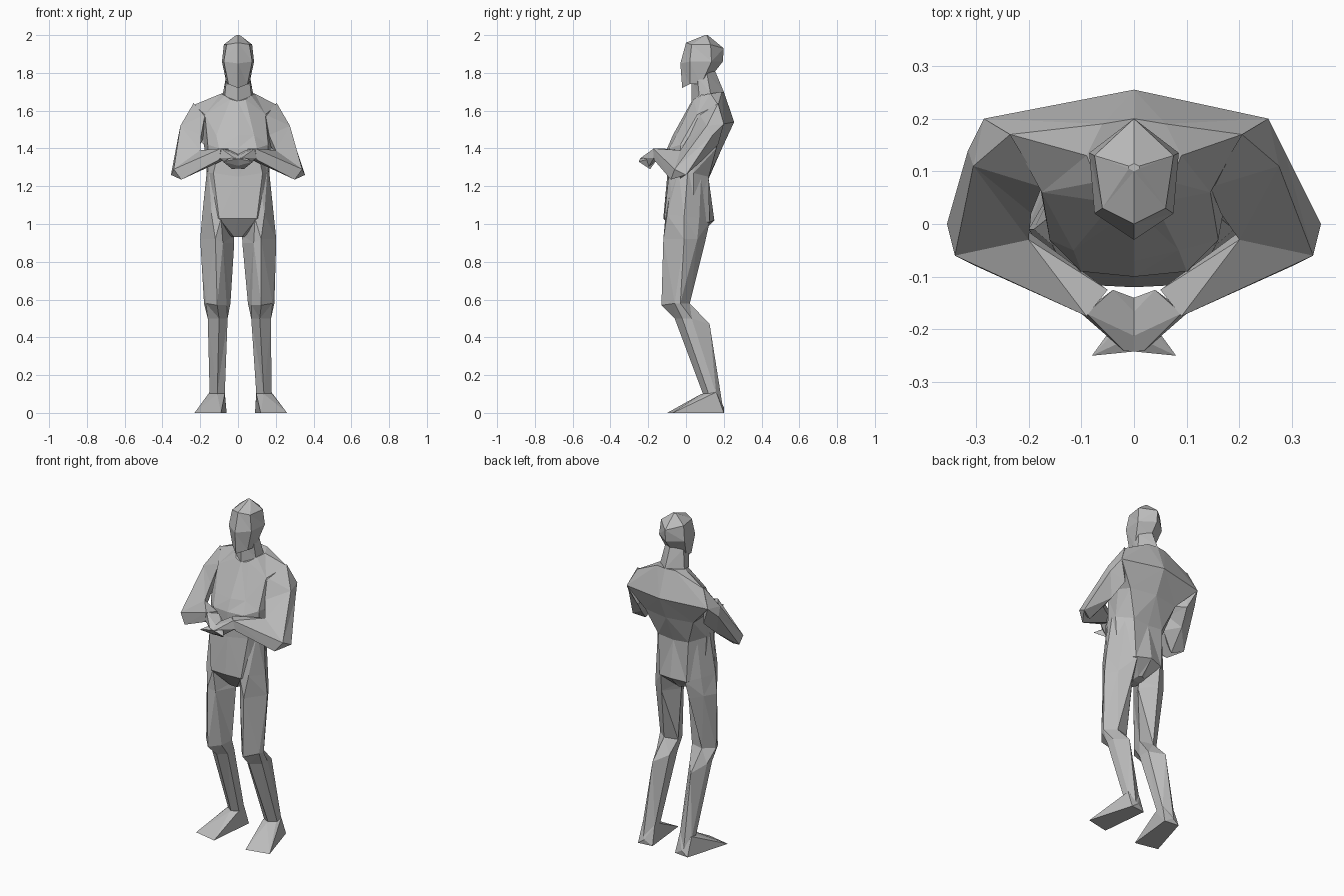
import bpy
import bmesh
from mathutils import Vector

CM = 0.01  # part measurements below are in hundredths of a unit
LEAN = -1.5  # sideways shift of the shoulders

cube = bpy.data.objects.get("Cube")
if cube:
    bpy.data.objects.remove(cube, do_unlink=True)

grey = bpy.data.materials.new("plain grey")
grey.use_nodes = True
grey.diffuse_color = (0.5, 0.5, 0.5, 1)
grey.node_tree.nodes["Principled BSDF"].inputs["Base Color"].default_value = grey.diffuse_color


def finish(name, bm):
    """Turn a bmesh into a flat shaded grey object."""
    bmesh.ops.triangulate(bm, faces=bm.faces[:])
    bmesh.ops.recalc_face_normals(bm, faces=bm.faces[:])
    mesh = bpy.data.meshes.new(name)
    bm.to_mesh(mesh)
    bm.free()
    mesh.materials.append(grey)
    obj = bpy.data.objects.new(name, mesh)
    bpy.context.scene.collection.objects.link(obj)
    return obj


def loft(name, rings):
    """Skin a closed tube through rings that have equal point counts."""
    bm = bmesh.new()
    loops = [[bm.verts.new(Vector(p) * CM) for p in ring] for ring in rings]
    count = len(loops[0])
    for low, high in zip(loops, loops[1:]):
        for i in range(count):
            j = (i + 1) % count
            bm.faces.new((low[i], low[j], high[j], high[i]))
    bm.faces.new(loops[0])
    bm.faces.new(loops[-1])
    return finish(name, bm)


def hull(name, points):
    """Wrap a faceted convex solid around a few corner points."""
    bm = bmesh.new()
    verts = [bm.verts.new(Vector(p) * CM) for p in points]
    result = bmesh.ops.convex_hull(bm, input=verts)
    unused = [v for v in result["geom_interior"] if isinstance(v, bmesh.types.BMVert)]
    bmesh.ops.delete(bm, geom=unused, context="VERTS")
    return finish(name, bm)


def symmetric(front, sides, back, lean=0):
    """Full ring from (y, z) centre points and the points of one side."""
    left = [(x + lean, y, z) for x, y, z in sides]
    right = [(lean - x, y, z) for x, y, z in reversed(sides)]
    return [(0, *front), *left, (0, *back), *right]


def place(points, side, lean=0):
    """Move left-hand points to either side."""
    return [(side * x + lean, y, z) for x, y, z in points]


def stance(points, side):
    """Place leg points, with the left leg stepping slightly outward."""
    step = 3 if side > 0 else 0
    return [(side * (x + step * max(0, 1 - z * CM)), y, z) for x, y, z in points]


# Torso, from collar to crotch
loft("torso", [
    symmetric((3, 165), [(4, 4, 166), (7, 8, 168), (9, 13, 169), (6, 19, 170)], (20, 170)),
    symmetric((-7, 147), [(10, -5, 147), (16, 6, 158), (22, 17, 163), (27, 20, 153)], (25.5, 154), LEAN),
    symmetric((-10, 140), [(10, -9, 140), (16, -3, 142), (18, 8, 142), (16, 16, 140)], (19, 140)),
    symmetric((-10, 125), [(13, -9, 127), (16, -3, 127), (16.5, 4, 127), (10, 12, 125)], (12, 124)),
    symmetric((-12, 103), [(10, -11.5, 103), (14, -6, 103), (15, 4, 102), (9, 12.5, 101)], (15, 102)),
    symmetric((-4, 93), [(2, -4, 93), (3, -2, 93), (3, 2, 93), (2, 6, 94)], (7, 94)),
])

# Neck and faceted head
loft("neck", [
    symmetric((3, 164), [(7, 7, 168), (8, 13, 169)], (20, 170)),
    symmetric((3, 176), [(6, 6, 178), (6, 11, 180)], (15, 182)),
])
loft("head", [
    symmetric((-2, 172), [(5, 2, 174), (6, 8, 174)], (14, 179)),
    symmetric((-3, 185), [(7.5, 2, 186), (8.5, 13.5, 186)], (19.5, 186)),
    symmetric((0, 196), [(6, 3, 195), (7.5, 13, 195)], (20, 193)),
    symmetric((10, 200), [(1, 10.5, 200), (1, 11, 200)], (11.5, 200)),
])

# Limbs, described for the left side
leg_rings = [
    [(11, -7, 127), (15.5, -4, 128), (16.5, 1, 128), (13, 8, 126), (9, 11, 125), (8, 0, 125)],
    [(9, -11, 103), (14, -10, 105), (19, -1, 104), (15, 7, 103), (8, 12.5, 101), (2, 2, 94)],
    [(8, -10, 90), (12, -12, 92), (20, -1, 92), (16, 6, 92), (9, 10, 90), (2, 1, 90)],
    [(6, -7, 57), (11, -13, 57), (17, -6, 58), (18, -3, 58), (12, 2, 58), (4, 0, 58)],
    [(5.5, -2, 50), (10, -6, 50), (16, -2, 50), (16, 3, 50), (12, 12.5, 47), (6, 5, 50)],
    [(7, 11, 10), (11, 9, 10), (15, 12, 10), (15, 16, 10), (12, 19.5, 3), (7, 16, 10)],
]
foot_points = [
    (7, 10, 10), (11, 8, 10), (15, 11, 10), (15, 16, 11), (7, 16, 11),
    (23, -7, 0), (9, -10, 0), (6, 19, 0), (15, 20, 0), (11, 20, 3),
]
arm_rings = [
    [(22, 17, 164), (16, 7, 158), (17, 8, 145), (22, 17, 142), (27, 20, 153)],
    [(29, 11, 152), (18, 2, 147), (19, 4, 141), (25, 9, 134), (30, 14, 147)],
    [(34, -6, 129), (20, -3, 139), (21, 0, 134), (29, -3, 124), (35.5, 0, 126)],
]
forearm_points = [
    (34, -6, 129), (30, -8, 123.5), (20, -3, 139), (22, 0, 133), (35.5, 0, 126),
    (9, -17.5, 140), (10, -17, 134), (5, -12.5, 140), (5, -12.5, 135),
]
hand_points = [
    (9, -17, 140), (10, -17, 135), (4, -12.5, 139), (0, -14, 136),
    (2, -24, 135), (-8, -25, 133), (-3, -19, 129), (3, -20, 130),
]

for label, side in (("left", 1), ("right", -1)):
    *upper, elbow = arm_rings
    arm = [place(ring, side, LEAN) for ring in upper] + [place(elbow, side)]
    loft(label + "_upper_arm", arm)
    hull(label + "_forearm", place(forearm_points, side))
    hull(label + "_hand", place(hand_points, side))
    loft(label + "_leg", [stance(ring, side) for ring in leg_rings])
    hull(label + "_foot", stance(foot_points, side))
